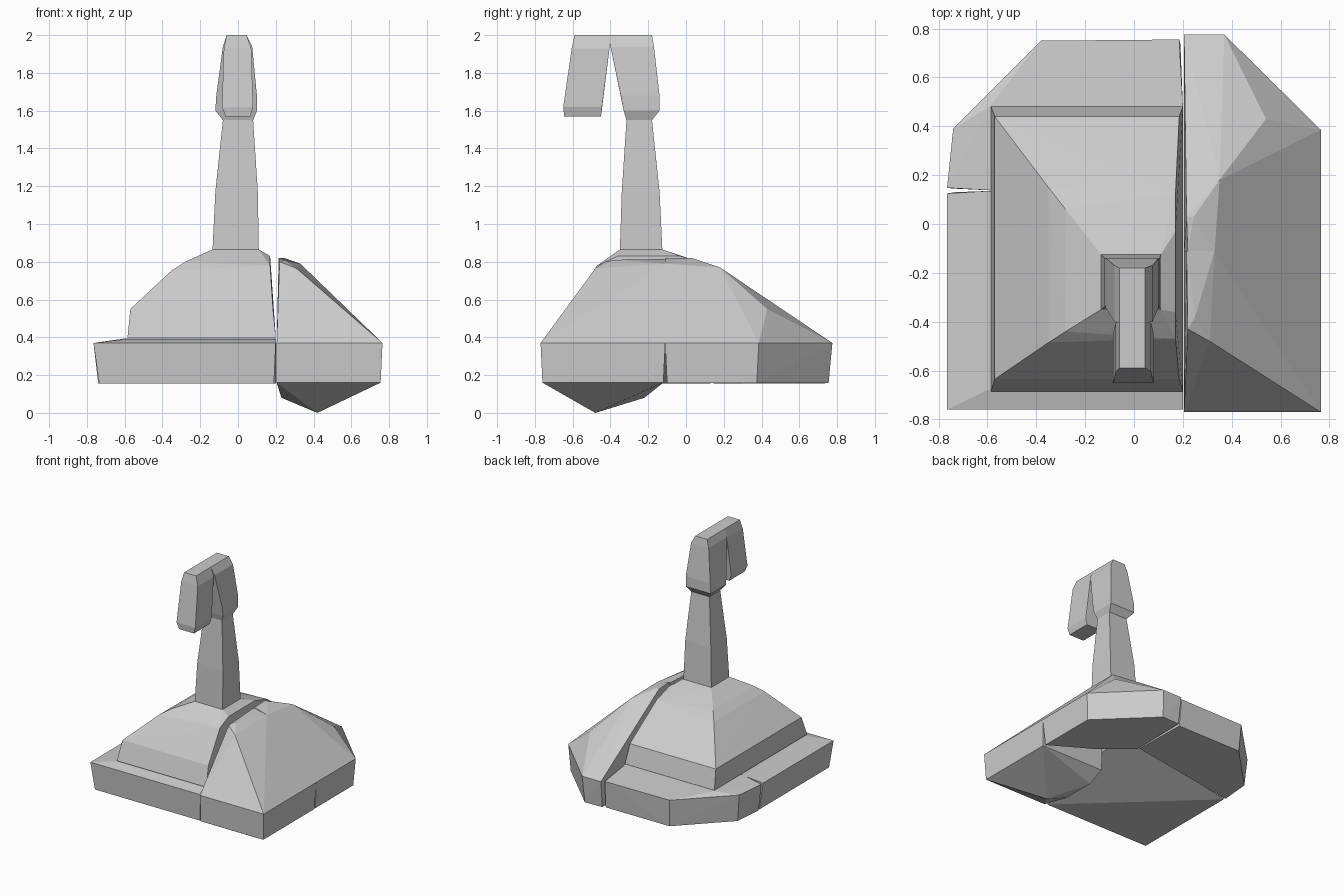
import bpy, bmesh


def ring(x0, x1, y0, y1, z):
    """Four corners of a level rectangle."""
    return [(x, y, z) for x in (x0, x1) for y in (y0, y1)]


def level(outline, z):
    """Lift a plan outline to a height."""
    return [(x, y, z) for x, y in outline]


def solid(name, points):
    """Flat-faced convex block stretched over its corner points."""
    bm = bmesh.new()
    for p in points:
        bm.verts.new(p)
    res = bmesh.ops.convex_hull(bm, input=bm.verts)
    loose = [v for v in bm.verts if not v.link_faces]
    bmesh.ops.delete(bm, geom=loose, context='VERTS')
    bmesh.ops.dissolve_limit(bm, angle_limit=0.01, verts=bm.verts, edges=bm.edges)
    bmesh.ops.recalc_face_normals(bm, faces=bm.faces)
    mesh = bpy.data.meshes.new(name)
    bm.to_mesh(mesh)
    bm.free()
    ob = bpy.data.objects.new(name, mesh)
    bpy.context.collection.objects.link(ob)
    return ob


# Left base slabs: undersides slope up towards the hollow centre
solid("base_front_left",
      ring(-.765, .2, -.76, .125, .37)
      + ring(-.6, .2, -.68, .135, .39)
      + level([(-.735, -.745), (.19, -.745), (-.735, .13)], .155))
back_outline = [(.185, .755), (-.38, .75), (-.74, .39), (-.765, .148)]
solid("base_back_left",
      level(back_outline + [(.2, .14)], .37)
      + level([(-.59, .48), (.2, .48), (-.59, .138), (.2, .138)], .395)
      + level([(.19, .735), (-.37, .735), (-.72, .38), (-.74, .145), (.2, .3)], .155))

# Right base, front block with a foot at the bottom
solid("base_front_right",
      ring(.205, .765, -.77, -.11, .37)
      + ring(.205, .755, -.76, -.12, .16)
      + [(.22, -.43, .8), (.31, -.48, .765), (.215, -.11, .815),
         (.33, -.11, .79), (.25, -.38, .81)]
      + [(.42, -.48, 0), (.23, -.48, .08), (.23, -.22, .08)])

# Right base, back block with the chamfered corner
solid("base_back_right",
      level([(.205, .775), (.37, .775), (.765, .385), (.765, -.11), (.205, -.11)], .37)
      + level([(.21, .75), (.36, .755), (.75, .375), (.75, -.1), (.45, .08), (.205, .28)], .158)
      + [(.54, .43, .55), (.35, .18, .77), (.245, .03, .82),
         (.215, .03, .82), (.33, -.11, .79), (.22, -.11, .82)])

# Raised dome under the stalk, with a steep rim round its foot
solid("dome",
      ring(-.585, .2, -.685, .48, .4)
      + ring(-.57, .185, -.635, .44, .55)
      + [(-.35, -.485, .755), (-.35, .15, .75), (-.28, -.44, .8), (-.28, .06, .795),
         (.17, -.47, .78), (.17, .13, .78), (.17, -.03, .83), (.17, -.36, .83)]
      + ring(-.135, .11, -.35, -.125, .865))

# Tapered stalk
solid("stalk",
      ring(-.135, .11, -.35, -.125, .86)
      + ring(-.12, .105, -.34, -.14, 1.17)
      + ring(-.08, .08, -.315, -.18, 1.55))

# Forked head: rear block on the stalk, front block hanging down
solid("head_rear",
      ring(-.08, .08, -.315, -.18, 1.55)
      + ring(-.12, .1, -.33, -.14, 1.6)
      + ring(-.115, .1, -.345, -.14, 1.68)
      + ring(-.08, .075, -.4, -.17, 1.94)
      + ring(-.06, .045, -.405, -.18, 2.0))
solid("head_front",
      ring(-.065, .065, -.645, -.45, 1.57)
      + ring(-.085, .08, -.65, -.445, 1.62)
      + ring(-.075, .07, -.605, -.405, 1.93)
      + ring(-.06, .045, -.59, -.4, 2.0))
